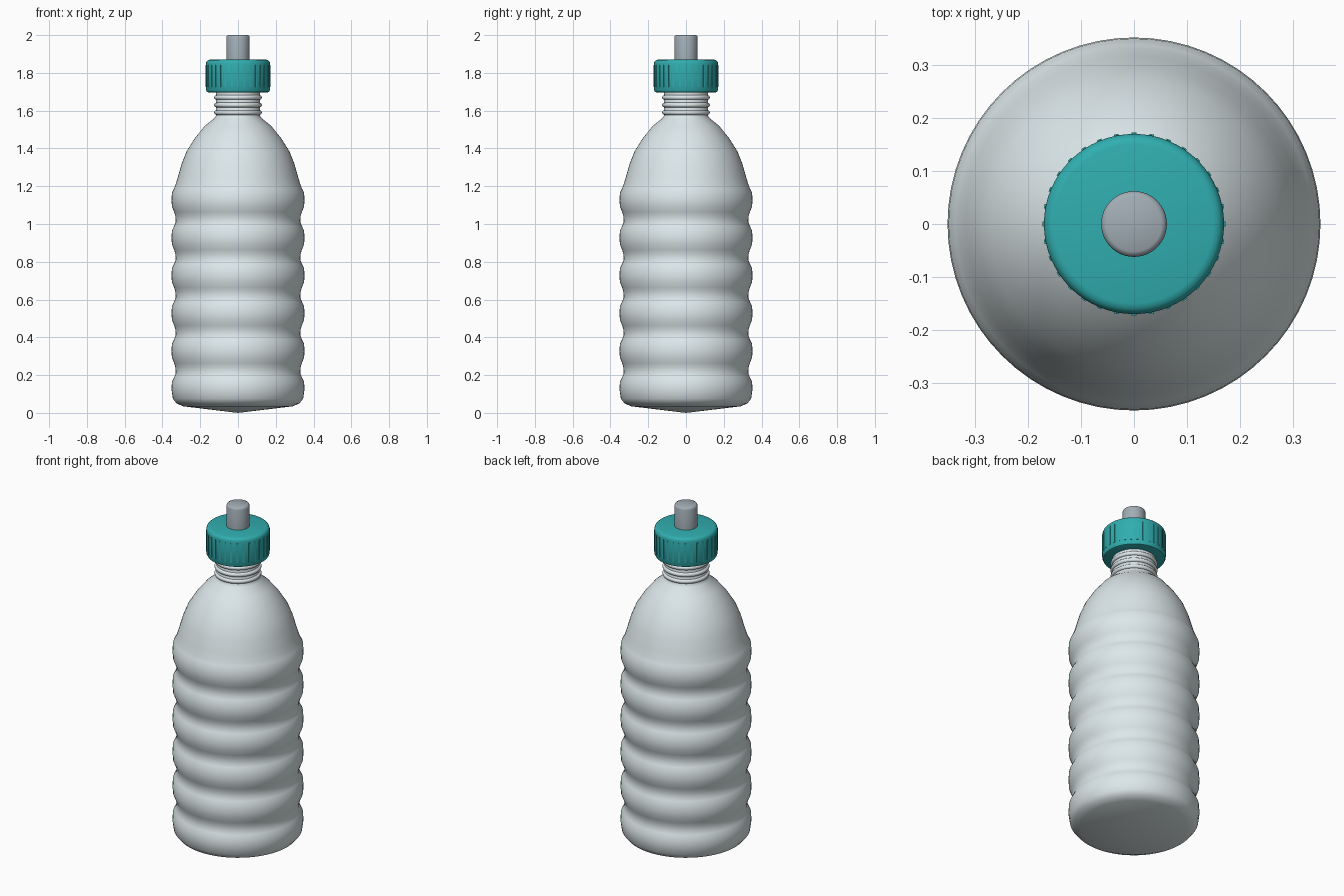
import bpy, bmesh, math
from mathutils import Matrix

if "Cube" in bpy.data.objects:
    bpy.data.objects.remove(bpy.data.objects["Cube"])


def material(name, color):
    m = bpy.data.materials.new(name)
    m.diffuse_color = color
    m.use_nodes = True
    m.node_tree.nodes["Principled BSDF"].inputs["Base Color"].default_value = m.diffuse_color
    return m


def finish(bm, name, mat=None, angle=40):
    bmesh.ops.recalc_face_normals(bm, faces=bm.faces)
    me = bpy.data.meshes.new(name)
    bm.to_mesh(me)
    bm.free()
    ob = bpy.data.objects.new(name, me)
    bpy.context.collection.objects.link(ob)
    if mat:
        me.materials.append(mat)
    bpy.ops.object.select_all(action='DESELECT')
    ob.select_set(True)
    bpy.context.view_layer.objects.active = ob
    bpy.ops.object.shade_smooth_by_angle(angle=math.radians(angle))
    return ob


def lathe(name, profile, mat=None, angle=40, n=64):
    """Spin (radius, z) points around z; radius 0 makes a pole."""
    bm = bmesh.new()
    rings = []
    for r, z in profile:
        if r == 0:
            rings.append([bm.verts.new((0, 0, z))] * n)
        else:
            rings.append([bm.verts.new((r * math.cos(2 * math.pi * i / n),
                                        r * math.sin(2 * math.pi * i / n), z))
                          for i in range(n)])
    for a, b in zip(rings, rings[1:]):
        for i in range(n):
            j = (i + 1) % n
            bm.faces.new(list(dict.fromkeys((a[i], a[j], b[j], b[i]))))
    return finish(bm, name, mat, angle)


teal = material("cap_teal", (0.03, 0.42, 0.43, 1))
grey = material("spout_grey", (0.36, 0.42, 0.46, 1))
clear = material("bottle_clear", (0.72, 0.80, 0.82, 1))

# Bottle body: shallow pointed base, six ribs, domed shoulder, neck
profile = [(0, 0.0), (0.15, 0.018), (0.29, 0.035), (0.325, 0.05), (0.345, 0.075)]
for k in range(6):
    z = 0.125 + 0.2 * k
    if k:
        profile += [(0.331, z - 0.085), (0.338, z - 0.062), (0.350, z - 0.032)]
    profile += [(0.352, z), (0.350, z + 0.04), (0.338, z + 0.065)]
    profile += [(0.330, z + 0.085)]
profile += [(0.318, 1.25), (0.298, 1.32), (0.272, 1.385), (0.228, 1.455),
            (0.175, 1.52), (0.125, 1.56), (0.116, 1.575), (0.116, 1.72), (0, 1.72)]
lathe("bottle_body", profile, clear, 50)

# Neck thread rings
for k, z in enumerate((1.59, 1.63, 1.67)):
    bpy.ops.mesh.primitive_torus_add(major_radius=0.114, minor_radius=0.0125,
                                     major_segments=64, minor_segments=12,
                                     location=(0, 0, z))
    ring = bpy.context.object
    ring.name = f"neck_ring_{k + 1}"
    ring.data.materials.append(clear)
    bpy.ops.object.shade_smooth()

# Screw cap with rounded rims
lathe("cap", [(0, 1.697), (0.157, 1.697), (0.165, 1.700), (0.170, 1.710),
              (0.170, 1.850), (0.167, 1.860), (0.160, 1.867), (0.150, 1.870),
              (0, 1.870)], teal)

# Grip ridges around the cap
bm = bmesh.new()
count = 32
for i in range(count):
    m = (Matrix.Rotation(2 * math.pi * i / count, 4, 'Z')
         @ Matrix.Translation((0.167, 0, 1.783))
         @ Matrix.Diagonal((0.011, 0.009, 0.115, 1)))
    bmesh.ops.create_cube(bm, size=1, matrix=m)
finish(bm, "cap_ridges", teal)

# Drinking spout
lathe("spout", [(0, 1.86), (0.062, 1.86), (0.062, 1.988), (0.059, 1.996),
                (0.052, 2.0), (0, 2.0)], grey)
